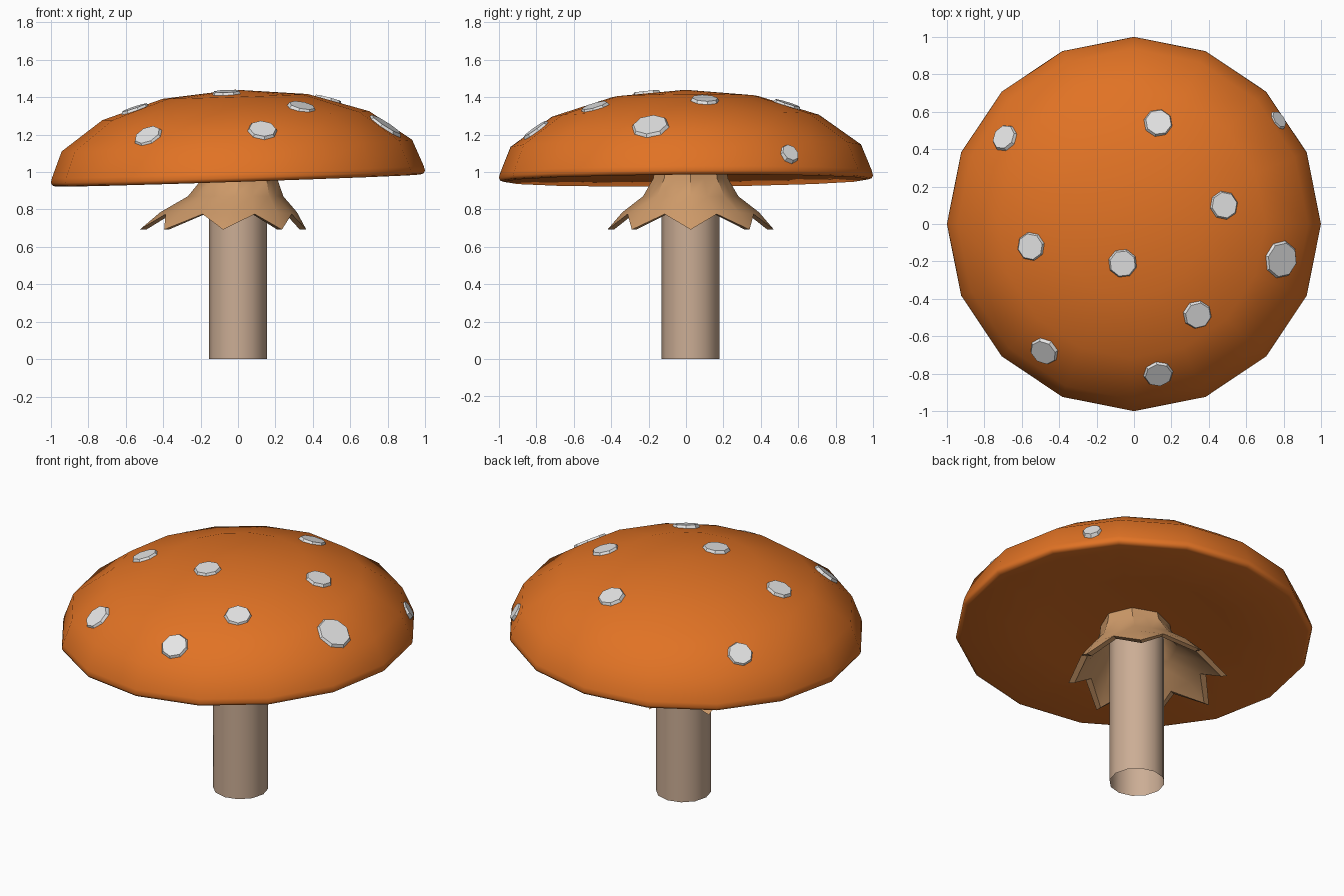
import bpy, bmesh
from math import cos, sin, pi, radians
from mathutils import Matrix, Vector
from mathutils.bvhtree import BVHTree

if "Cube" in bpy.data.objects:
    bpy.data.objects.remove(bpy.data.objects["Cube"])


def material(name, rgb):
    m = bpy.data.materials.new(name)
    m.use_nodes = True
    m.diffuse_color = (*rgb, 1)
    m.node_tree.nodes["Principled BSDF"].inputs["Base Color"].default_value = (*rgb, 1)
    return m


orange = material("cap orange", (0.75, 0.17, 0.018))
beige = material("stem beige", (0.60, 0.42, 0.30))
tan = material("skirt tan", (0.61, 0.32, 0.14))
white = material("spot white", (0.78, 0.78, 0.78))


def finish(name, bm, mat, angle):
    """Turn the bmesh into an object with a material and smooth shading."""
    mesh = bpy.data.meshes.new(name)
    bm.to_mesh(mesh)
    bm.free()
    mesh.materials.append(mat)
    obj = bpy.data.objects.new(name, mesh)
    bpy.context.collection.objects.link(obj)
    bpy.ops.object.select_all(action="DESELECT")
    bpy.context.view_layer.objects.active = obj
    obj.select_set(True)
    bpy.ops.object.shade_smooth_by_angle(angle=radians(angle))


def ring(bm, r, z, sides=16, cx=0, cy=0, odd=1):
    """Ring of vertices; every second radius is multiplied by odd."""
    verts = []
    for i in range(sides):
        a, ri = 2 * pi * i / sides, r * (odd if i % 2 else 1)
        verts.append(bm.verts.new((cx + ri * cos(a), cy + ri * sin(a), z)))
    return verts


def bridge(bm, low, high):
    n = len(low)
    for i in range(n):
        j = (i + 1) % n
        bm.faces.new((low[i], low[j], high[j], high[i]))


def fan(bm, verts, z):
    centre = bm.verts.new((0, 0, z))
    for a, b in zip(verts, verts[1:] + verts[:1]):
        bm.faces.new((a, b, centre))


# Cap: squashed half dome, small rounded rim, shallow hollow below, slight tilt
HEIGHT, RIM_Z = 0.475, 0.965
profile = [(0.55, 0.022), (0.974, -0.011), (0.992, -0.005), (1.0, 0.01), (0.994, 0.035),
           (0.937, 0.176), (0.714, 0.336), (0.388, 0.439)]
bm = bmesh.new()
rings = [ring(bm, r, z) for r, z in profile]
for low, high in zip(rings, rings[1:]):
    bridge(bm, low, high)
fan(bm, rings[0][::-1], 0.05)
fan(bm, rings[-1], HEIGHT)
tilt = (Matrix.Translation((0, 0, RIM_Z)) @ Matrix.Rotation(radians(-1.9), 4, "Y")
        @ Matrix.Rotation(radians(0.4), 4, "X"))
bm.transform(tilt)
surface = BVHTree.FromBMesh(bm)
finish("cap", bm, orange, 50)

# Spots: tapered octagonal discs laid on the cap
spots = [(-0.69, 0.46, 0.082), (0.13, 0.54, 0.085), (0.767, 0.552, 0.06),
         (0.48, 0.1, 0.085), (-0.55, -0.12, 0.085), (-0.06, -0.21, 0.085),
         (0.785, -0.19, 0.112), (0.34, -0.485, 0.085), (-0.48, -0.68, 0.088),
         (0.13, -0.8, 0.088)]
for k, (x, y, r) in enumerate(spots):
    hit, face_normal, _, _ = surface.ray_cast(Vector((x, y, 3)), Vector((0, 0, -1)))
    dome_normal = Vector((x, y, (hit.z - RIM_Z) / HEIGHT ** 2)).normalized()
    normal = (face_normal + dome_normal).normalized()
    bm = bmesh.new()
    bmesh.ops.create_cone(bm, cap_ends=True, segments=8, radius1=r,
                          radius2=r * 0.82, depth=0.03)
    bm.transform(Matrix.Translation(hit) @ normal.to_track_quat("Z", "Y").to_matrix().to_4x4())
    finish(f"spot_{k + 1}", bm, white, 20)

# Stem: open tube
bm = bmesh.new()
bridge(bm, ring(bm, 0.155, 0, sides=12, cy=0.025),
       ring(bm, 0.155, 1.0, sides=12, cy=0.025))
finish("stem", bm, beige, 40)

# Skirt: eight-sided flared collar leaning to one side, ending in points
CHORD = cos(pi / 8)


def collar(bm, inset):
    """One shell of the skirt; returns its zigzag hem."""
    edge = ring(bm, 0.365 - inset, 0.775, cx=-0.05, cy=0.025)
    waist = ring(bm, 0.255 - inset, 0.87, cx=-0.013, cy=0.025, odd=CHORD)
    neck = ring(bm, 0.2 - inset, 0.965, cx=0.01, cy=0.025, odd=CHORD)
    top = ring(bm, 0.19 - inset, 1.03, cx=0.015, cy=0.025, odd=CHORD)
    for v in edge[::2]:
        v.co.z += 0.01
    for low, high in ((edge, waist), (waist, neck), (neck, top)):
        bridge(bm, low, high)
    tips = ring(bm, 0.445 - inset, 0.692, sides=8, cx=-0.08, cy=0.025)
    hem = []
    for i, tip in enumerate(tips):
        left, mid, right = (edge[(2 * i + d) % 16] for d in (-1, 0, 1))
        bm.faces.new((left, tip, mid))
        bm.faces.new((mid, tip, right))
        hem += [tip, right]
    return hem


bm = bmesh.new()
outer_hem = collar(bm, 0)
outer_faces = set(bm.faces)
inner_hem = collar(bm, 0.035)
bmesh.ops.reverse_faces(bm, faces=[f for f in bm.faces if f not in outer_faces])
bridge(bm, inner_hem, outer_hem)
finish("skirt", bm, tan, 40)
